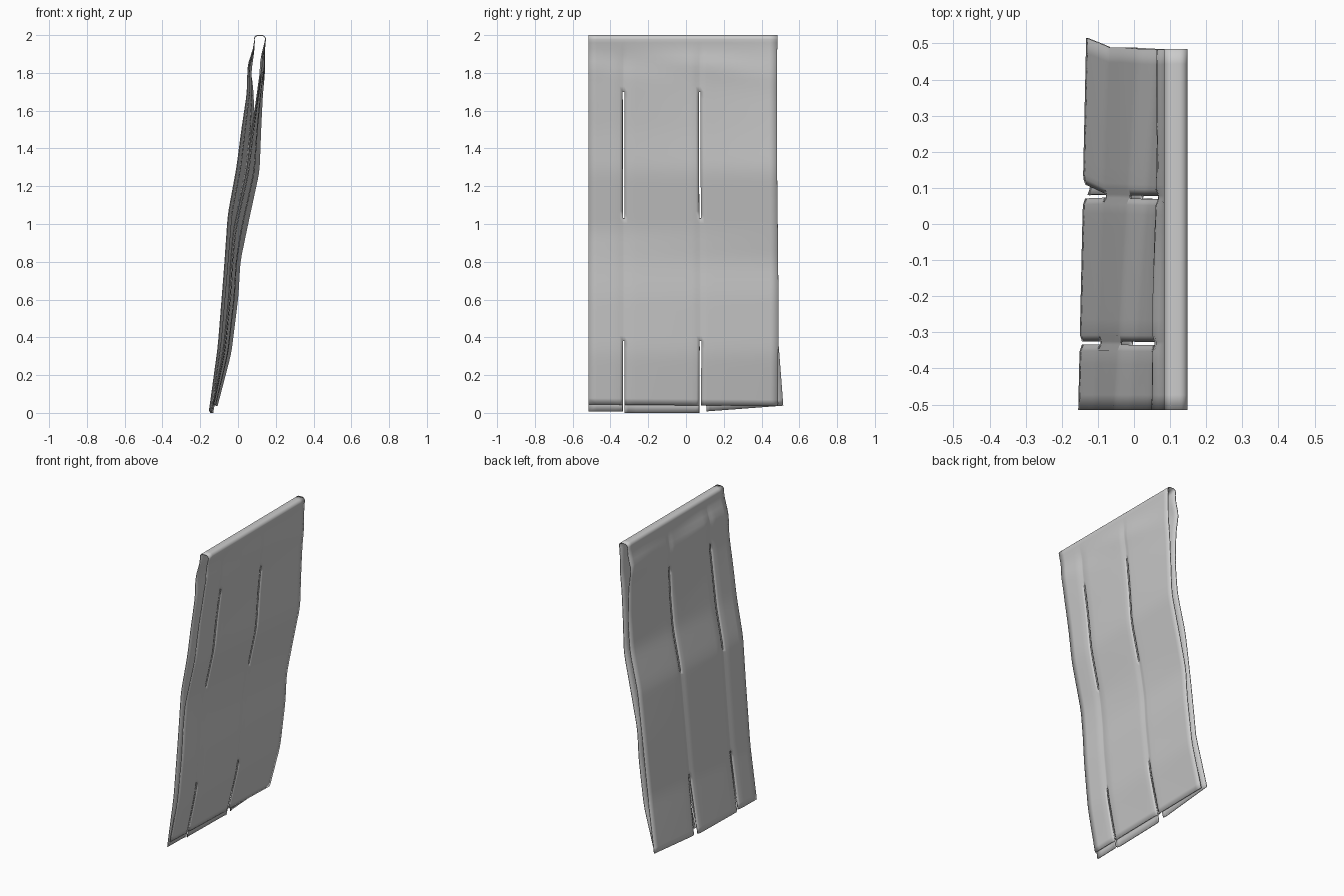
import bpy, bmesh, math

if "Cube" in bpy.data.objects:
    bpy.data.objects.remove(bpy.data.objects["Cube"])

# Cloth profiles: (height, x at near edge, x at far edge)
LEFT = [(0, -.152, -.13), (.35, -.105, -.07), (.75, -.073, -.025), (1.05, -.052, .012),
        (1.3, -.006, .07), (1.5, .02, .085), (1.7, .05, .08), (1.84, .05, .064), (1.93, .087, .088), (1.97, .086, .086)]
RIGHT = [(.04, -.135, -.112), (.32, -.08, -.037), (.62, -.05, 0), (.8, -.04, .01),
         (.97, -.025, .045), (1.28, .045, .112), (1.5, .072, .12), (1.7, .105, .13),
         (1.84, .125, .146), (1.93, .132, .138), (1.97, .145, .145)]
SLITS = (-.315, .09)
CUTS = ((0, .38), (1.03, 1.7))
HALF = .005


def linear(keys, z, k):
    for a, b in zip(keys, keys[1:]):
        if z <= b[0] or b is keys[-1]:
            return a[k] + (b[k] - a[k]) * (z - a[0]) / (b[0] - a[0])


def profile_x(keys, z, t):
    """Softened profile, blended from the near edge to the far edge."""
    w = min(.04, max(0, 1.97 - z))
    s = [linear(keys, z + w * i / 2, 1) * (1 - t) + linear(keys, z + w * i / 2, 2) * t
         for i in range(-2, 3)]
    return sum(s) / 5


def point(side, z, y):
    keys = LEFT if side < 0 else RIGHT
    x = profile_x(keys, z, (y + .5) / 1.0)
    # seam creases and small wrinkles under the sleeve
    fade = max(0, min(1, (1.95 - z) / .1))
    near = min(abs(y - s) for s in SLITS)
    x -= side * .007 * fade * math.exp(-(near / .014) ** 2)
    x += .004 * math.exp(-((z - 1.85) / .06) ** 2) * math.sin(9 * y + 14 * z)
    low = max(0, 1 - z / .38)
    yy = y - .015 + .008 * math.sin(z * 3) * (y + .5) * .5
    if side < 0:
        if y > SLITS[1]:                       # loose back corner strip
            yy += .03 * low
            z += .03 * low * (y - SLITS[1]) / .4 + .008 * low
        elif y < SLITS[0]:
            z += .008 * low
    else:
        z -= .01 * low * (y + .5)
    return (x, yy, z)


# Columns across the cloth, with narrow columns where the slits run
ys = [-.5 + i / 24 for i in range(25)]
ys = [y for y in ys if all(abs(y - s) > .026 for s in SLITS)]
for s in SLITS:
    ys += [s - .022, s - HALF, s + HALF, s + .022]
ys.sort()

# Rows: up the left sheet, over the sleeve, down the right sheet
N = 58
cut_z = sorted({c for pair in CUTS for c in pair})


def sheet_rows(z0):
    zs = [z0 + (1.96 - z0) * i / N for i in range(N + 1)]
    return sorted([z for z in zs if all(abs(z - c) > .012 for c in cut_z if c > z0)]
                  + [c for c in cut_z if c > z0])


rows = [('sheet', -1, z) for z in sheet_rows(0)]
r, cz = .02, 1.978
for cx, a0 in ((.086 + r, 180), (.146 - r, 90)):
    for i in range(6):
        a = math.radians(a0 - 18 * i)
        rows.append(('arc', cx + r * math.cos(a), cz + r * math.sin(a)))
rows += [('sheet', 1, z) for z in reversed(sheet_rows(.045))]

bm = bmesh.new()
grid = []
for kind, a, b in rows:
    grid.append([bm.verts.new(point(a, b, y) if kind == 'sheet' else (a, y - .015, b)) for y in ys])


def is_cut(i, j):
    ymid = (ys[j] + ys[j + 1]) / 2
    if rows[i][0] == 'arc' or rows[i + 1][0] == 'arc' or all(abs(ymid - s) > .002 for s in SLITS):
        return False
    zmid = (rows[i][2] + rows[i + 1][2]) / 2
    return any(lo < zmid < hi for lo, hi in CUTS)


for i in range(len(rows) - 1):
    for j in range(len(ys) - 1):
        if not is_cut(i, j):
            bm.faces.new((grid[i][j], grid[i][j + 1], grid[i + 1][j + 1], grid[i + 1][j]))
bmesh.ops.delete(bm, geom=[v for v in bm.verts if not v.link_faces], context='VERTS')
bmesh.ops.recalc_face_normals(bm, faces=bm.faces)

mesh = bpy.data.meshes.new("hanging_cloth")
bm.to_mesh(mesh)
bm.free()
cloth = bpy.data.objects.new("hanging_cloth", mesh)
bpy.context.collection.objects.link(cloth)

# Thin fabric thickness
solid = cloth.modifiers.new("thickness", 'SOLIDIFY')
solid.thickness = .005
solid.offset = 0

bpy.context.view_layer.objects.active = cloth
cloth.select_set(True)
bpy.ops.object.shade_smooth_by_angle(angle=math.radians(40))
